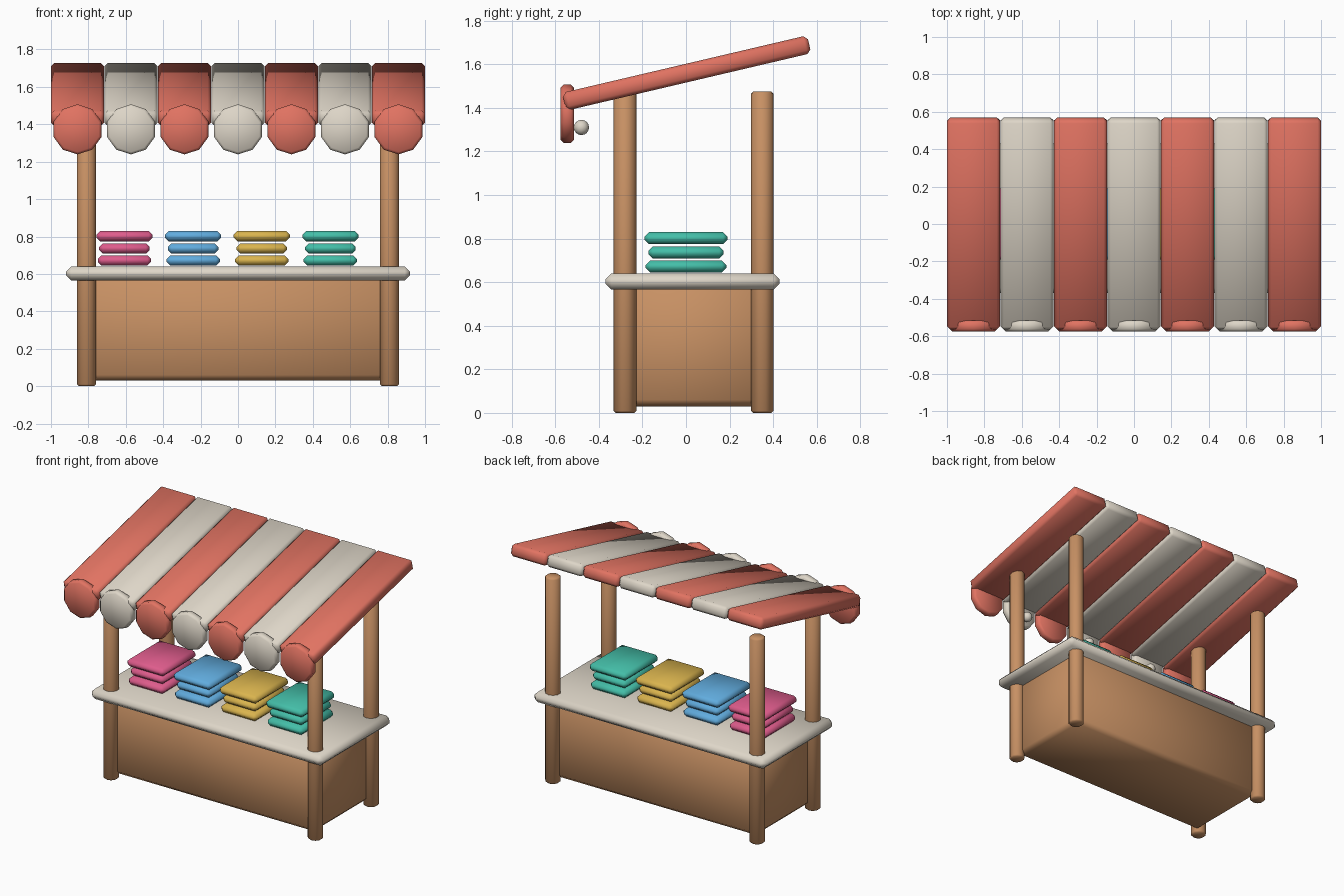
import bpy, bmesh, math
from mathutils import Matrix

cube = bpy.data.objects.get("Cube")
if cube:
    bpy.data.objects.remove(cube, do_unlink=True)


def material(name, rgb):
    # sRGB bytes converted to linear values
    lin = [((c / 255 + 0.055) / 1.055) ** 2.4 for c in rgb]
    m = bpy.data.materials.new(name)
    m.use_nodes = True
    m.diffuse_color = (*lin, 1)
    m.node_tree.nodes["Principled BSDF"].inputs["Base Color"].default_value = (*lin, 1)
    return m


wood = material("warm wood", (200, 145, 100))
cream = material("cream", (222, 214, 200))
red = material("coral red", (225, 115, 98))
pink = material("pink", (222, 92, 140))
blue = material("sky blue", (97, 172, 222))
yellow = material("mustard yellow", (218, 180, 78))
teal = material("teal", (68, 190, 168))


def finish(name, bm, mat, loc, rot_x=0, bevel=0):
    if bevel:
        sharp = [e for e in bm.edges if e.calc_face_angle(0) > math.radians(50)]
        bmesh.ops.bevel(bm, geom=sharp, offset=bevel, segments=1,
                        profile=0.5, affect='EDGES')
    for f in bm.faces:
        f.smooth = True
    me = bpy.data.meshes.new(name)
    bm.to_mesh(me)
    bm.free()
    me.materials.append(mat)
    ob = bpy.data.objects.new(name, me)
    ob.location = loc
    ob.rotation_euler.x = rot_x
    bpy.context.collection.objects.link(ob)
    return ob


def box(name, size, loc, mat, bevel, rot_x=0):
    bm = bmesh.new()
    bmesh.ops.create_cube(bm, size=1, matrix=Matrix.Diagonal((*size, 1)))
    return finish(name, bm, mat, loc, rot_x, bevel)


def cylinder(name, radius, depth, loc, mat, bevel, rot_x=0):
    bm = bmesh.new()
    bmesh.ops.create_cone(bm, cap_ends=True, segments=10, radius1=radius,
                          radius2=radius, depth=depth)
    return finish(name, bm, mat, loc, rot_x, bevel)


# Stall body and counter
box("stall_body", (1.61, 0.63, 0.56), (0, 0.035, 0.31), wood, 0.03)
box("counter_top", (1.84, 0.8, 0.075), (0, 0.03, 0.603), cream, 0.028)

# Four posts
for side, x in (("right", -0.81), ("left", 0.81)):
    for end, y in (("front", -0.28), ("back", 0.35)):
        cylinder(f"{end}_{side}_post", 0.0525, 1.475, (x, y, 0.7375), wood, 0.01)

# Stacks of folded cloth: each layer has its own size
layers = ((0.285, 0.37, 0.672), (0.27, 0.345, 0.736), (0.3, 0.38, 0.802))
for i, mat in enumerate((pink, blue, yellow, teal)):
    for j, (w, d, z) in enumerate(layers):
        box(f"folded_cloth_{i + 1}_{j + 1}", (w, d, 0.055),
            (-0.607 + i * 0.367, 0, z), mat, 0.02)

# Striped awning with a scalloped front edge
for i in range(7):
    x = (i - 3) * 0.286
    mat = cream if i % 2 else red
    box(f"awning_strip_{i + 1}", (0.284, 1.155, 0.084), (x, 0.003, 1.56),
        mat, 0.018, math.radians(13.2))
    cylinder(f"awning_scallop_{i + 1}", 0.134, 0.06, (x, -0.545, 1.373),
             mat, 0.013, math.radians(90))

# Round lamps behind the scallops
for i in range(3):
    bm = bmesh.new()
    bmesh.ops.create_uvsphere(bm, u_segments=12, v_segments=8, radius=0.035)
    finish(f"lamp_{i + 1}", bm, cream, ((i - 1) * 0.55, -0.48, 1.31))
